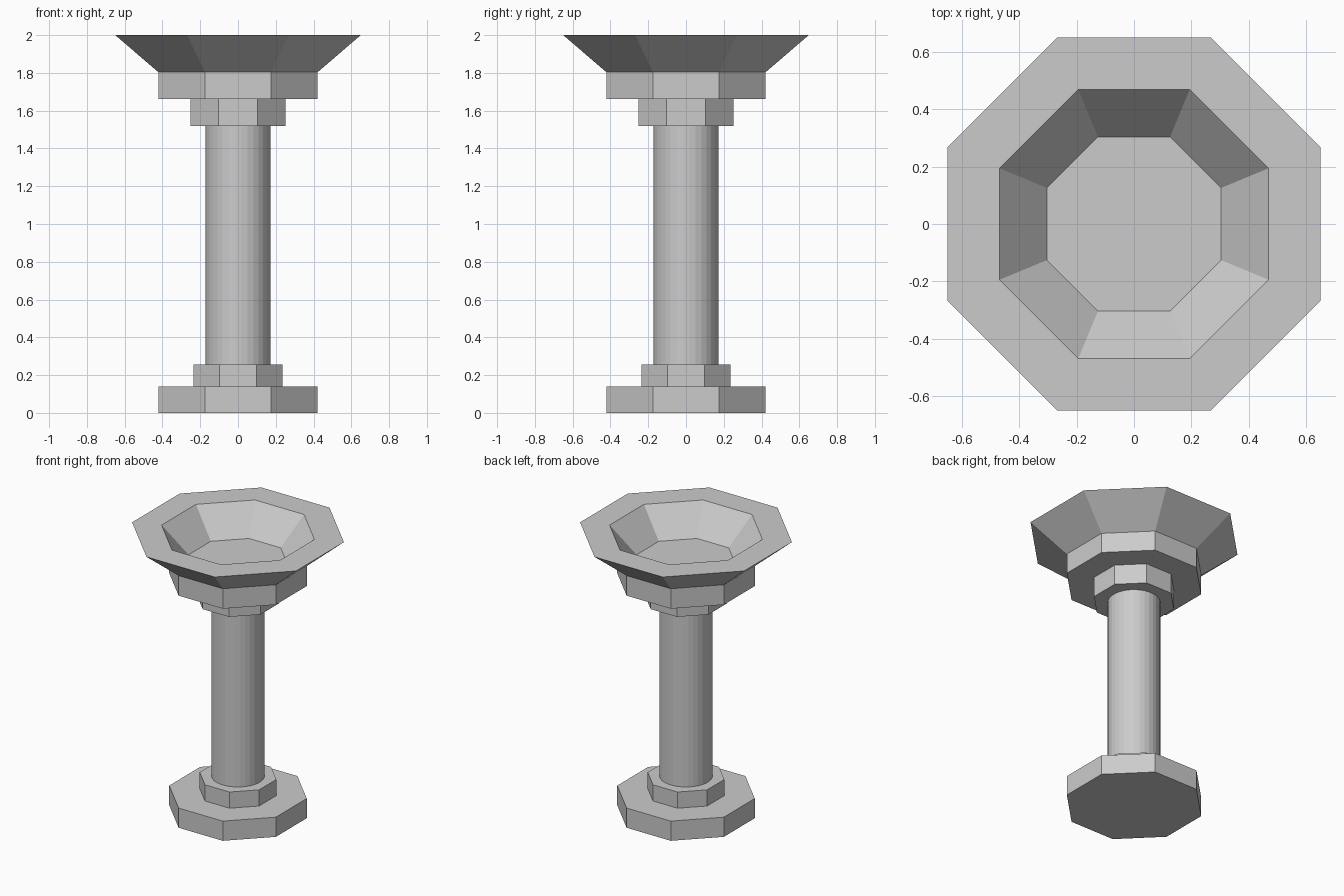
import bpy, bmesh
from math import pi, cos, sin

if "Cube" in bpy.data.objects:
    bpy.data.objects.remove(bpy.data.objects["Cube"])

def turned(name, profile, sides=8, octagon=True):
    """Closed solid from (radius, z) rings, capped at both ends.
    Octagon radii are centre-to-flat distances, flats facing the axes."""
    k = 1 / cos(pi / sides) if octagon else 1
    bm = bmesh.new()
    rings = []
    for r, z in profile:
        angles = [2 * pi * (i + 0.5) / sides for i in range(sides)]
        rings.append([bm.verts.new((r * k * cos(a), r * k * sin(a), z)) for a in angles])
    for lo, hi in zip(rings, rings[1:]):
        for i in range(sides):
            j = (i + 1) % sides
            bm.faces.new((lo[i], lo[j], hi[j], hi[i]))
    bm.faces.new(rings[0][::-1])
    bm.faces.new(rings[-1])
    bmesh.ops.recalc_face_normals(bm, faces=bm.faces[:])
    mesh = bpy.data.meshes.new(name)
    bm.to_mesh(mesh)
    bm.free()
    obj = bpy.data.objects.new(name, mesh)
    bpy.context.collection.objects.link(obj)
    return obj

def slab(name, r, z0, z1):
    return turned(name, [(r, z0), (r, z1)])

# Stepped octagonal foot
slab("base", 0.422, 0.0, 0.141)
slab("lower_collar", 0.235, 0.141, 0.257)

# Round column
turned("shaft", [(0.172, 0.257), (0.172, 1.518)], sides=32, octagon=False)

# Stepped octagonal head
slab("upper_collar", 0.251, 1.518, 1.661)
slab("capital", 0.422, 1.661, 1.804)

# Flared bowl: outer wall, flat rim, inner wall, floor
turned("bowl", [(0.422, 1.804), (0.65, 2.0), (0.469, 2.0), (0.3035, 1.806)])
